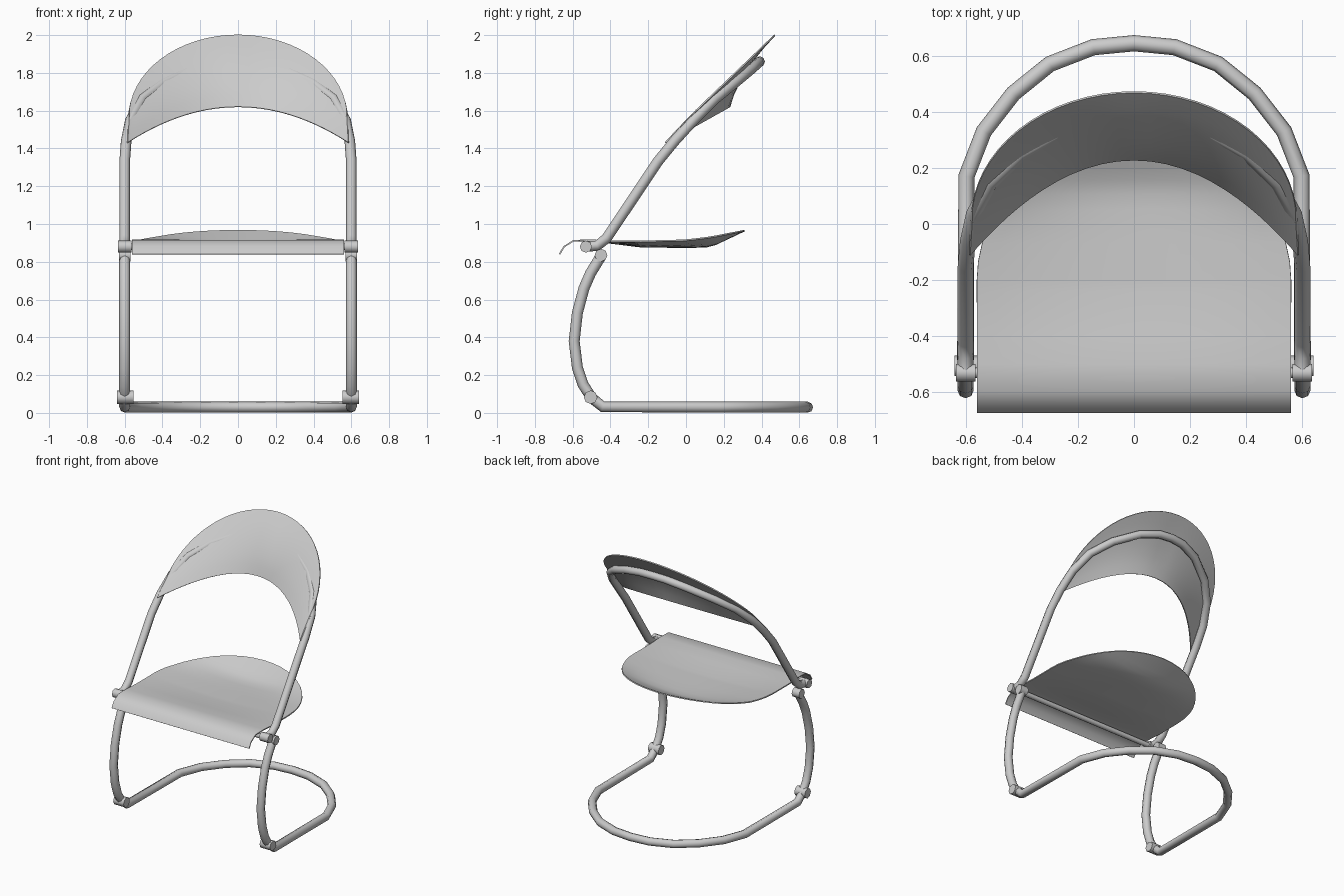
import bpy
import math

cube = bpy.data.objects.get("Cube")
if cube:
    bpy.data.objects.remove(cube, do_unlink=True)

# One grey for the whole chair
grey = bpy.data.materials.new("light_grey")
grey.use_nodes = True
colour = (0.6, 0.6, 0.6, 1)
grey.diffuse_color = colour
grey.node_tree.nodes["Principled BSDF"].inputs["Base Color"].default_value = colour


def activate(obj):
    bpy.ops.object.select_all(action="DESELECT")
    obj.select_set(True)
    bpy.context.view_layer.objects.active = obj


def tube(name, half, radius):
    """Tube along a half path (ending on x = 0) and its mirror image."""
    path = half + [(-x, y, z) for x, y, z in reversed(half[:-1])]
    curve = bpy.data.curves.new(name, "CURVE")
    curve.dimensions = "3D"
    curve.bevel_depth = radius
    curve.bevel_resolution = 2
    curve.use_fill_caps = True
    spline = curve.splines.new("POLY")
    spline.points.add(len(path) - 1)
    for point, co in zip(spline.points, path):
        point.co = (*co, 1)
    obj = bpy.data.objects.new(name, curve)
    bpy.context.collection.objects.link(obj)
    curve.materials.append(grey)
    activate(obj)
    bpy.ops.object.convert(target="MESH")
    bpy.ops.object.shade_smooth_by_angle(angle=math.radians(50))


def sheet(name, rows, thickness):
    """Thin bent sheet through a grid of points."""
    n = len(rows[0])
    verts = [p for row in rows for p in row]
    faces = [(r * n + c, r * n + c + 1, (r + 1) * n + c + 1, (r + 1) * n + c)
             for r in range(len(rows) - 1) for c in range(n - 1)]
    mesh = bpy.data.meshes.new(name)
    mesh.from_pydata(verts, [], faces)
    mesh.materials.append(grey)
    obj = bpy.data.objects.new(name, mesh)
    bpy.context.collection.objects.link(obj)
    solid = obj.modifiers.new("thickness", "SOLIDIFY")
    solid.thickness = thickness
    solid.offset = 0
    activate(obj)
    bpy.ops.object.modifier_apply(modifier="thickness")
    bpy.ops.object.shade_smooth_by_angle(angle=math.radians(40))


def cross_cylinder(name, x, y, z, radius, length, sides=8):
    """Cylinder lying along x."""
    bpy.ops.mesh.primitive_cylinder_add(vertices=sides, radius=radius, depth=length,
                                        location=(x, y, z), rotation=(0, math.pi / 2, 0))
    obj = bpy.context.object
    obj.name = name
    obj.data.materials.append(grey)
    bpy.ops.object.shade_smooth_by_angle(angle=math.radians(50))


def interpolate(table, y):
    """Linear lookup of (centre height, edge height) by depth."""
    for (y0, *a), (y1, *b) in zip(table, table[1:]):
        if y <= y1:
            t = (y - y0) / (y1 - y0)
            return [p + (q - p) * t for p, q in zip(a, b)]
    return table[-1][1:]


# Front legs and floor loop in one bent tube
legs = [(-0.45, 0.83), (-0.505, 0.74), (-0.54, 0.66), (-0.575, 0.53), (-0.592, 0.38),
        (-0.575, 0.24), (-0.545, 0.15), (-0.50, 0.08), (-0.44, 0.032)]
loop = [(0.597, 0.17), (0.535, 0.33), (0.43, 0.465), (0.30, 0.57), (0.145, 0.63), (0, 0.644)]
tube("leg_and_base_tube",
     [(0.6, y, z) for y, z in legs] + [(x, y, 0.03) for x, y in loop], 0.029)

# Backrest hoop
tube("backrest_tube",
     [(0.6, -0.53, 0.88), (0.6, -0.47, 0.885), (0.6, -0.42, 0.925), (0.6, -0.15, 1.33),
      (0.592, -0.06, 1.44), (0.57, 0.04, 1.55), (0.51, 0.15, 1.66),
      (0.4, 0.255, 1.745), (0.24, 0.345, 1.82), (0.1, 0.383, 1.855), (0, 0.39, 1.86)], 0.028)

# Joints and the rod under the seat
for side, word in ((1, "left"), (-1, "right")):
    cross_cylinder(f"{word}_seat_joint", side * 0.6, -0.53, 0.88, 0.032, 0.07)
    cross_cylinder(f"{word}_leg_top_joint", side * 0.6, -0.45, 0.835, 0.034, 0.06)
    cross_cylinder(f"{word}_leg_bottom_joint", side * 0.597, -0.505, 0.083, 0.036, 0.085)
cross_cylinder("seat_rod", 0, -0.53, 0.88, 0.018, 1.2)

# Dished seat with rolled front lip and rounded rear
heights = [(-0.67, 0.84, 0.84), (-0.645, 0.88, 0.88), (-0.595, 0.912, 0.912),
           (-0.50, 0.912, 0.914), (-0.40, 0.90, 0.908), (-0.24, 0.88, 0.908),
           (0.0, 0.877, 0.914), (0.13, 0.88, 0.93), (0.31, 0.965, 0.965)]
outline = [(y, 0.56) for y, *_ in heights[:6]]
for i in range(0, 13):
    angle = math.radians(i * 7.4)
    outline.append((-0.2 + 0.51 * math.sin(angle), 0.56 * math.cos(angle)))
seat = []
for y, width in outline:
    centre, edge = interpolate(heights, y)
    seat.append([(width * c / 8, y, centre + (edge - centre) * (c / 8) ** 2)
                 for c in range(-8, 9)])
sheet("seat", seat, 0.008)

# Curved backrest panel between a shallow lower edge and a round upper edge
panel = []
for i in range(33):
    angle = math.pi * i / 32
    s, c = math.sin(angle), math.cos(angle)
    low = (0.585 * c, -0.11 + 0.34 * s * s, 1.43 + 0.19 * s * s)
    high = (0.58 * c, 0.01 + 0.46 * s, 1.56 + 0.44 * s)
    column = []
    for k in range(7):
        t = k / 6
        x, y, z = (a + (b - a) * t for a, b in zip(low, high))
        column.append((x, y - 0.14 * t * (1 - t) * (1 - abs(c)), z))
    panel.append(column)
sheet("backrest_panel", panel, 0.008)
